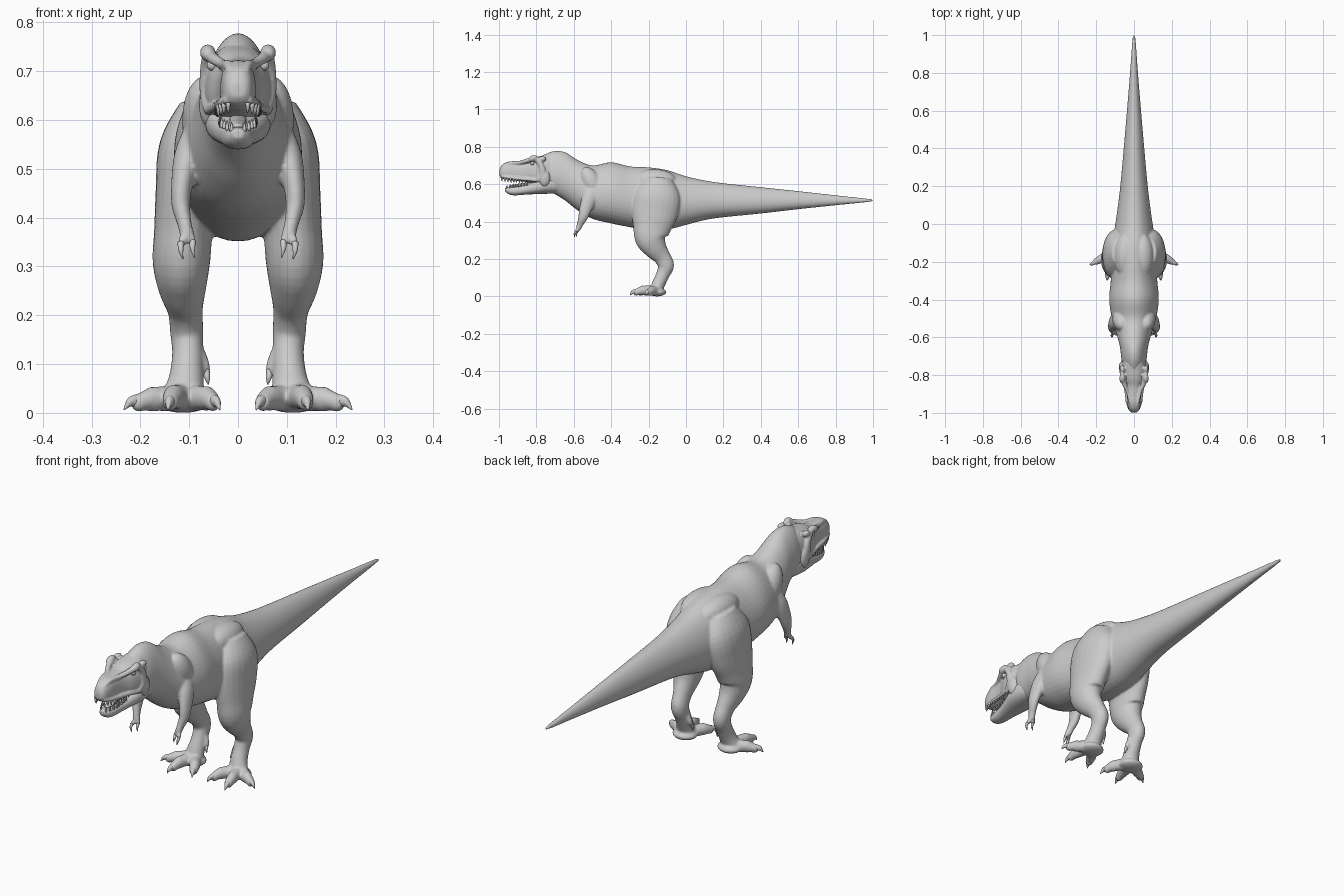
import bpy, bmesh, math
from mathutils import Vector, Matrix


def spline(pts, sub):
    # Catmull-Rom interpolation of any-length tuples
    out, n = [], len(pts)
    for i in range(n - 1):
        p0, p1, p2, p3 = (pts[max(0, min(n - 1, i + o))] for o in (-1, 0, 1, 2))
        for s in range(sub):
            t = s / sub
            out.append([0.5 * (2 * b + (c - a) * t + (2 * a - 5 * b + 4 * c - d) * t * t
                               + (3 * b - a - 3 * c + d) * t ** 3)
                        for a, b, c, d in zip(p0, p1, p2, p3)])
    return out + [list(pts[-1])]


def tube(bm, pts, k=0.0, e=1.0, flat=False, mirror=False, sub=5, n=24):
    # pts: (x, y, z, half width, half depth); k narrows the top, e squares the section
    ps = spline(pts, sub)
    for sgn in ((1, -1) if mirror else (1,)):
        rings = []
        for i, p in enumerate(ps):
            q0, q1 = ps[max(0, i - 1)], ps[min(len(ps) - 1, i + 1)]
            t = Vector((0, 1, 0)) if flat else (Vector(q1[:3]) - Vector(q0[:3])).normalized()
            side = Vector((1, 0, 0))
            side = (side - t * side.dot(t)).normalized()
            up = side.cross(t)
            ring = []
            for j in range(n):
                a = 2 * math.pi * j / n
                c, s = math.cos(a), math.sin(a)
                u = math.copysign(abs(c) ** e, c) * (1 - k * s)
                w = math.copysign(abs(s) ** e, s)
                v = Vector(p[:3]) + side * u * max(p[3], .0008) + up * w * max(p[4], .0008)
                ring.append(bm.verts.new((v.x * sgn, v.y, v.z)))
            rings.append(ring)
        for r0, r1 in zip(rings, rings[1:]):
            for j in range(n):
                bm.faces.new((r0[j], r0[(j + 1) % n], r1[(j + 1) % n], r1[j]))
        bm.faces.new(rings[0])
        bm.faces.new(rings[-1])


def profile(bm, rows, **kw):
    # rows: (y, top z, bottom z, half width)
    tube(bm, [(0, y, (t + b) / 2, w, (t - b) / 2) for y, t, b, w in rows], flat=True, **kw)


def blob(bm, loc, size, rot=0.0):
    for sgn in (1, -1):
        m = Matrix.Translation((loc[0] * sgn, loc[1], loc[2])) @ Matrix.Rotation(rot, 4, 'X') \
            @ Matrix.Diagonal((*size, 1))
        bmesh.ops.create_uvsphere(bm, u_segments=20, v_segments=12, radius=1, matrix=m)


def finish(bm, name, voxel=0, smooth=4):
    bmesh.ops.recalc_face_normals(bm, faces=bm.faces[:])
    me = bpy.data.meshes.new(name)
    bm.to_mesh(me)
    bm.free()
    me.polygons.foreach_set("use_smooth", [True] * len(me.polygons))
    ob = bpy.data.objects.new(name, me)
    bpy.context.collection.objects.link(ob)
    if voxel:
        r = ob.modifiers.new("fuse", 'REMESH')
        r.mode, r.voxel_size, r.use_smooth_shade = 'VOXEL', voxel, True
        s = ob.modifiers.new("soften", 'SMOOTH')
        s.factor, s.iterations = 0.5, smooth
    return ob


# Body: neck, trunk and tail, fused with the limbs
bm = bmesh.new()
profile(bm, [(-.80, .735, .58, .045), (-.72, .774, .555, .065), (-.65, .772, .515, .074),
             (-.58, .73, .46, .092), (-.50, .70, .415, .116), (-.40, .717, .39, .13),
             (-.30, .695, .37, .122), (-.20, .69, .352, .115), (-.10, .675, .357, .112),
             (0, .642, .382, .098), (.10, .62, .408, .084), (.20, .605, .423, .072),
             (.40, .584, .443, .054), (.60, .563, .466, .037), (.80, .541, .487, .021),
             (.96, .524, .503, .010), (1.0, .519, .508, .005)], k=.14, n=40)
# shoulder blades and hip crests
blob(bm, (.065, -.50, .60), (.05, .055, .10), .5)
blob(bm, (.045, -.17, .62), (.06, .12, .06))
# Legs: thigh, shank and ankle
tube(bm, [(.065, -.15, .62, .055, .08), (.092, -.155, .54, .070, .125), (.104, -.168, .45, .065, .125),
          (.112, -.182, .37, .060, .103), (.116, -.188, .31, .059, .085), (.114, -.165, .26, .050, .064),
          (.108, -.128, .21, .036, .046), (.105, -.107, .165, .034, .043), (.103, -.122, .12, .032, .036),
          (.106, -.145, .07, .036, .035), (.112, -.160, .03, .046, .034)], mirror=True)
blob(bm, (.112, -.155, .022), (.055, .05, .022))
# Toes: three forward, one small inner spur
toes = [((.095, -.17, .030), (.065, -.215, .030), (.052, -.243, .022)),
        ((.118, -.17, .032), (.132, -.23, .032), (.138, -.265, .023)),
        ((.130, -.16, .030), (.175, -.185, .028), (.203, -.200, .021))]
for a, b, c in toes:
    tube(bm, [(*a, .027, .027), (*b, .022, .024), (*c, .017, .018)], mirror=True)
    blob(bm, b, (.022, .022, .026))
    blob(bm, c, (.017, .017, .019))
tube(bm, [(.085, -.12, .13, .015, .015), (.070, -.125, .10, .012, .012),
          (.066, -.130, .082, .009, .009)], mirror=True)
# Arms with two fingers
tube(bm, [(.078, -.49, .58, .030, .045), (.102, -.515, .525, .029, .042), (.115, -.538, .465, .022, .033),
          (.117, -.550, .425, .019, .026), (.110, -.565, .39, .015, .018),
          (.104, -.575, .362, .014, .014)], mirror=True)
fingers = [((.106, -.573, .37), (.117, -.588, .345)), ((.100, -.573, .37), (.093, -.578, .348))]
for a, b in fingers:
    tube(bm, [(*a, .010, .010), (*b, .0085, .0085)], mirror=True)
finish(bm, "body", .0052)

# Claws on toes, spurs and fingers
bm = bmesh.new()
for a, b, c in toes:
    d = (Vector(c) - Vector(b)).normalized()
    p, q, r = Vector(c), Vector(c) + d * .020, Vector(c) + d * .036
    tube(bm, [(p.x, p.y, .024, .012, .015), (q.x, q.y, .022, .009, .011), (r.x, r.y, .006, .001, .001)],
         mirror=True, n=12)
for a, b in fingers:
    x, y, z = b
    tube(bm, [(x, y, z + .004, .007, .007), (x, y - .008, z - .012, .005, .005),
              (x - .004, y - .008, z - .030, .001, .001)], mirror=True, n=10)
tube(bm, [(.066, -.130, .087, .008, .008), (.063, -.136, .072, .006, .006),
          (.061, -.135, .058, .001, .001)], mirror=True, n=10)
finish(bm, "claws")

# Head: skull with brow, nose, cheek and lip ridges
bm = bmesh.new()
profile(bm, [(-.998, .675, .648, .014), (-.985, .702, .632, .027), (-.95, .720, .622, .035),
             (-.90, .724, .617, .038), (-.86, .728, .612, .045), (-.82, .742, .603, .060),
             (-.78, .750, .595, .067), (-.73, .757, .59, .060), (-.68, .74, .60, .045)],
        k=.12, e=.8, n=32)
tube(bm, [(.060, -.80, .737, .014, .014), (.052, -.845, .727, .012, .012), (.032, -.89, .715, .010, .010),
          (.020, -.94, .712, .010, .010), (.015, -.975, .698, .008, .008)], mirror=True)
tube(bm, [(.061, -.80, .735, .012, .014), (.068, -.775, .70, .010, .015), (.067, -.768, .65, .011, .018),
          (.060, -.80, .618, .009, .012)], mirror=True)
tube(bm, [(.060, -.80, .622, .008, .010), (.046, -.87, .628, .007, .009), (.036, -.94, .634, .007, .009),
          (.022, -.985, .642, .007, .008)], mirror=True)
blob(bm, (.062, -.818, .738), (.016, .026, .016), .3)
blob(bm, (.062, -.768, .735), (.014, .020, .014))
blob(bm, (.058, -.755, .63), (.022, .03, .045))
finish(bm, "skull", .004, 3)

# Lower jaw, hung open
bm = bmesh.new()
profile(bm, [(-.968, .582, .562, .012), (-.95, .585, .547, .025), (-.92, .587, .540, .032),
             (-.87, .596, .543, .040), (-.82, .612, .546, .053), (-.76, .640, .548, .067),
             (-.70, .650, .550, .062), (-.66, .63, .55, .045)], e=.85, n=32)
finish(bm, "lower_jaw", .004, 3)

# Tongue
bm = bmesh.new()
profile(bm, [(-.94, .594, .580, .008), (-.91, .600, .582, .016), (-.86, .608, .585, .018),
             (-.81, .615, .590, .018)], n=16)
finish(bm, "tongue")

# Teeth along both jaws
bm = bmesh.new()
for i in range(10):
    y = -.985 + .0155 * i
    x = .020 + .018 * min(1, i / 3) ** .7 + .0008 * i
    h = .026 - .008 * abs(i - 3) / 6
    zu = .636 - .0012 * i
    tube(bm, [(x, y, zu, .005, .006), (x, y + .001, zu - h * .6, .0035, .004),
              (x - .001, y + .004, zu - h, .0006, .0006)], mirror=True, n=8, sub=2)
    if i < 8:
        y2, x2, zl = y + .027, x - .007, .577 + .0022 * i
        tube(bm, [(x2, y2, zl, .0045, .005), (x2, y2, zl + h * .5, .003, .0035),
                  (x2, y2 + .003, zl + h * .85, .0006, .0006)], mirror=True, n=8, sub=2)
finish(bm, "teeth")

# Eyes under the brows
bm = bmesh.new()
blob(bm, (.053, -.822, .712), (.011, .011, .011))
finish(bm, "eyes")
